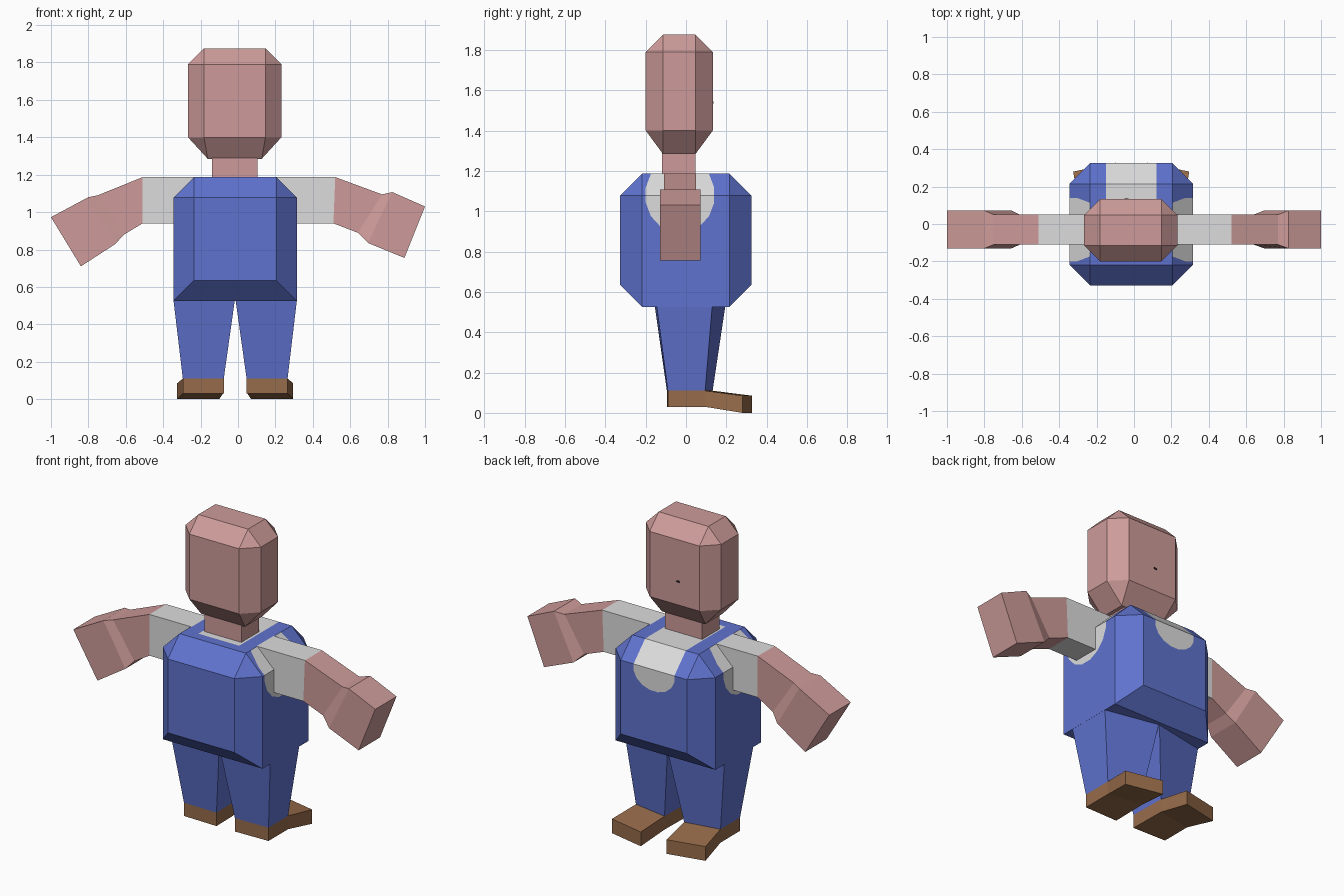
import bpy, bmesh, math
from mathutils import Vector

if "Cube" in bpy.data.objects:
    bpy.data.objects.remove(bpy.data.objects["Cube"])

XC = -0.015  # body centre line


def material(name, rgb):
    m = bpy.data.materials.new(name)
    m.diffuse_color = (*rgb, 1)
    m.use_nodes = True
    m.node_tree.nodes["Principled BSDF"].inputs["Base Color"].default_value = m.diffuse_color
    return m


SKIN = material("skin pink", (0.61, 0.33, 0.32))
BLUE = material("overall blue", (0.115, 0.17, 0.62))
WHITE = material("shirt white", (0.72, 0.72, 0.72))
BROWN = material("boot brown", (0.31, 0.15, 0.07))
DARK = material("mouth dark", (0.02, 0.015, 0.015))


def finish(bm, name, *mats):
    bmesh.ops.recalc_face_normals(bm, faces=bm.faces)
    me = bpy.data.meshes.new(name)
    bm.to_mesh(me)
    bm.free()
    for m in mats:
        me.materials.append(m)
    ob = bpy.data.objects.new(name, me)
    bpy.context.collection.objects.link(ob)
    return ob


def chamfer_box(x, y, z, c, cb, bx):
    """Box with cut edges: c = chamfer, cb = bottom chamfer height, bx = bottom inset in x."""
    bm = bmesh.new()
    for i, sx in ((0, 1), (1, -1)):
        for j, sy in ((0, 1), (1, -1)):
            xi, yi = x[i] + sx * c, y[j] + sy * c
            bm.verts.new((xi, yi, z[1]))
            bm.verts.new((x[i] + sx * bx, yi, z[0]))
            for h in (z[1] - c, z[0] + cb):
                bm.verts.new((x[i], yi, h))
                bm.verts.new((xi, y[j], h))
    r = bmesh.ops.convex_hull(bm, input=bm.verts)
    junk = {g for g in r["geom_interior"] + r["geom_unused"] if isinstance(g, bmesh.types.BMVert)}
    bmesh.ops.delete(bm, geom=[v for v in junk if not v.link_faces], context='VERTS')
    bmesh.ops.dissolve_limit(bm, angle_limit=0.02, verts=bm.verts, edges=bm.edges)
    return bm


def loft(rings):
    """Closed skin through four-point rings."""
    bm = bmesh.new()
    rs = [[bm.verts.new(p) for p in ring] for ring in rings]
    for a, b in zip(rs, rs[1:]):
        for k in range(4):
            bm.faces.new((a[k], a[(k + 1) % 4], b[(k + 1) % 4], b[k]))
    bm.faces.new(rs[0])
    bm.faces.new(rs[-1][::-1])
    return bm


def box(name, x, y, z, mat):
    finish(loft([[(x[0], y[0], h), (x[1], y[0], h), (x[1], y[1], h), (x[0], y[1], h)]
                 for h in z]), name, mat)


def cut(bm, co, no):
    bmesh.ops.bisect_plane(bm, geom=bm.verts[:] + bm.edges[:] + bm.faces[:], dist=1e-5,
                           plane_co=co, plane_no=no)


# head, neck and mouth
finish(chamfer_box((-0.267, 0.232), (-0.20, 0.133), (1.285, 1.875), 0.085, 0.115, 0.105), "head", SKIN)
box("neck", (-0.14, 0.105), (-0.118, 0.047), (1.15, 1.29), SKIN)
box("mouth", (-0.05, -0.03), (0.131, 0.136), (1.535, 1.545), DARK)

# torso, with shirt showing at the neckline and arm holes
bm = chamfer_box((-0.345, 0.315), (-0.328, 0.325), (0.525, 1.187), 0.11, 0.11, 0.0)
N = 16
angles = [2 * math.pi * k / N for k in range(N)]
lower = [t for t in angles if math.sin(t) < 1e-6]
HOLE = (-0.03, 1.08, 0.17, 0.185)   # arm hole: y, z, radii
BIB = (XC, 1.06, 0.135, 0.11)       # neckline: x, z, radii
for t in angles:
    u, v, a, b = HOLE
    cut(bm, (0, u + a * math.cos(t), v + b * math.sin(t)), (0, math.cos(t) / a, math.sin(t) / b))
for t in lower:
    u, v, a, b = BIB
    cut(bm, (u + a * math.cos(t), 0, v + b * math.sin(t)), (math.cos(t) / a, 0, math.sin(t) / b))
cut(bm, (0, -0.16, 0), (0, 1, 0))


def inside(p, q, shape, ts):
    u, v, a, b = shape
    return all((p - u) * math.cos(t) / a + (q - v) * math.sin(t) / b < 1 for t in ts)


for f in bm.faces:
    c = f.calc_center_median()
    hole = abs(c.x - XC) > 0.221 and inside(c.y, c.z, HOLE, angles)
    bib = c.y > -0.16 and abs(c.x - XC) < 0.2 and inside(c.x, c.z, BIB, lower)
    f.material_index = 1 if hole or bib else 0
finish(bm, "torso", BLUE, WHITE)

# arms: top x, top z, bottom x, bottom z for shoulder, elbow, wrist, hand, tip
ARMS = {
    "left_arm": [(-0.23, 1.187, -0.23, 0.94), (-0.51, 1.187, -0.51, 0.94), (-0.75, 1.09, -0.61, 0.88),
                 (-0.80, 1.08, -0.655, 0.83), (-1.0, 0.973, -0.84, 0.71)],
    "right_arm": [(0.20, 1.187, 0.20, 0.94), (0.52, 1.187, 0.51, 0.94), (0.77, 1.095, 0.64, 0.89),
                  (0.825, 1.107, 0.695, 0.835), (1.0, 1.03, 0.89, 0.755)],
}
for name, prof in ARMS.items():
    rings = []
    for i, (xt, zt, xb, zb) in enumerate(prof):
        y0, y1 = (-0.11, 0.05) if i < 3 else (-0.13, 0.072)
        rings.append([(xt, y0, zt), (xt, y1, zt), (xb, y1, zb), (xb, y0, zb)])
    bm = loft(rings)
    for f in bm.faces:
        f.material_index = 0 if abs(f.calc_center_median().x) < 0.5 else 1
    finish(bm, name, WHITE, SKIN)

# legs and boots, mirrored about the body centre; feet turn outwards
TOP = [(0.33, -0.145), (0.33, 0.13), (0.002, 0.195), (0.002, -0.155)]
ANKLE = [(0.28, -0.09), (0.28, 0.095), (0.065, 0.132), (0.061, -0.095)]
TOE = [(0.31, 0.28), (0.085, 0.328)]
for side, s in (("right", 1), ("left", -1)):
    def ring(pts, z):
        return [(XC + s * x, y, z) for x, y in pts]

    def wall(pts, top, bottom):
        return ring(pts, top) + ring(pts[::-1], bottom)

    finish(loft([ring(TOP, 0.53), ring(ANKLE, 0.11)]), side + "_leg", BLUE)
    heel, instep = [ANKLE[0], ANKLE[3]], [ANKLE[1], ANKLE[2]]
    finish(loft([wall(heel, 0.11, 0.03), wall(instep, 0.11, 0.03), wall(TOE, 0.085, 0.0)]),
           side + "_boot", BROWN)
